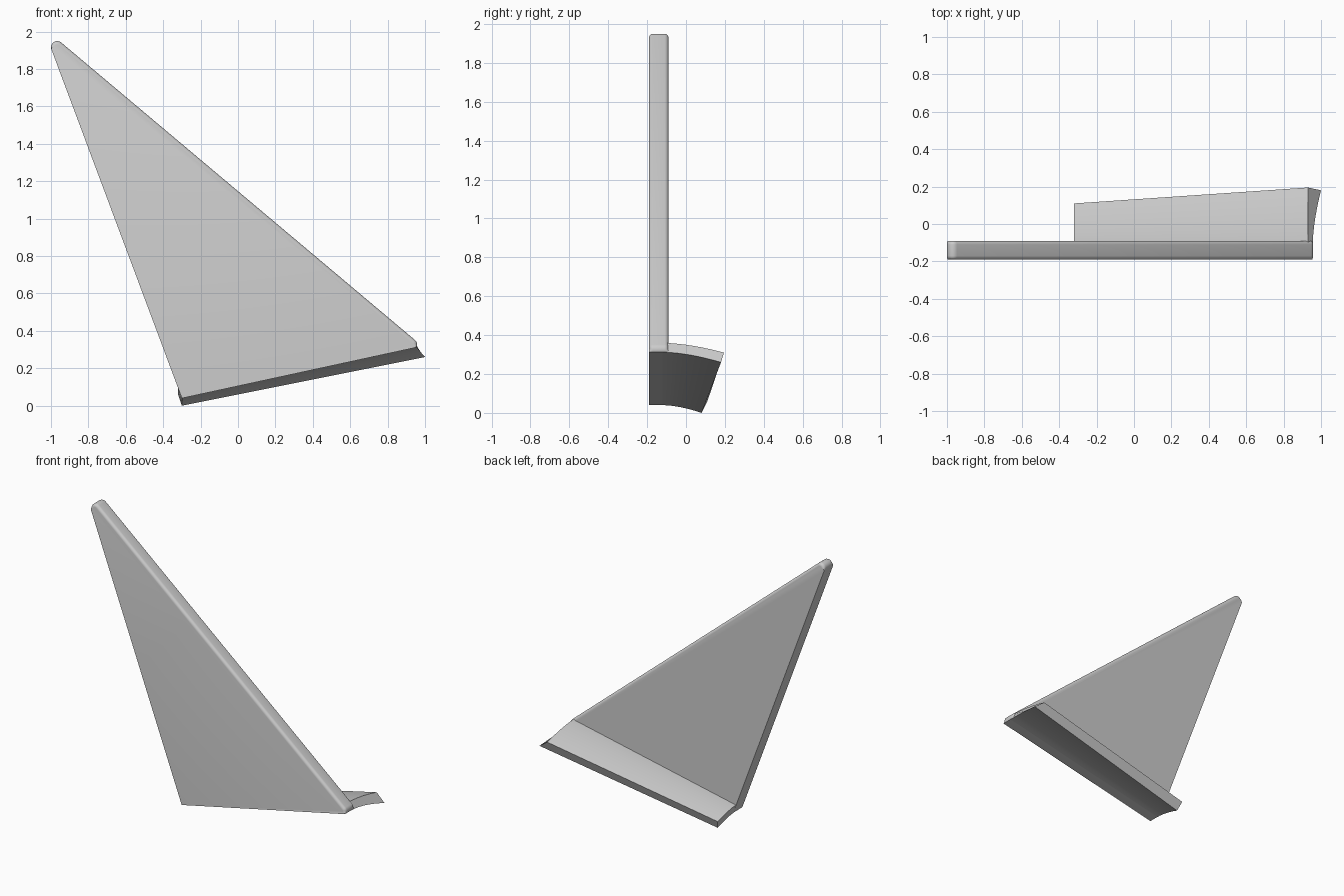
import bpy, math

old = bpy.data.objects.get("Cube")
if old:
    bpy.data.objects.remove(old, do_unlink=True)

grey = bpy.data.materials.new("light grey")
grey.use_nodes = True
colour = (0.6, 0.6, 0.6, 1)
grey.diffuse_color = colour
grey.node_tree.nodes["Principled BSDF"].inputs["Base Color"].default_value = colour


def loft(name, rings):
    """Join equal-length closed rings into a capped solid."""
    n = len(rings[0])
    verts = [p for ring in rings for p in ring]
    faces = [(k * n + i, k * n + (i + 1) % n, (k + 1) * n + (i + 1) % n, (k + 1) * n + i)
             for k in range(len(rings) - 1) for i in range(n)]
    faces += [tuple(reversed(range(n))), tuple(range(len(verts) - n, len(verts)))]
    mesh = bpy.data.meshes.new(name)
    mesh.from_pydata(verts, [], faces)
    mesh.materials.append(grey)
    obj = bpy.data.objects.new(name, mesh)
    bpy.context.collection.objects.link(obj)
    bpy.ops.object.select_all(action='DESELECT')
    obj.select_set(True)
    bpy.context.view_layer.objects.active = obj
    bpy.ops.object.mode_set(mode='EDIT')
    bpy.ops.mesh.select_all(action='SELECT')
    bpy.ops.mesh.normals_make_consistent(inside=False)
    bpy.ops.object.mode_set(mode='OBJECT')
    bpy.ops.object.shade_smooth_by_angle(angle=math.radians(35))
    return obj


# Fin: triangular plate with rounded corners and a rounded leading edge
FRONT, BACK, CORNER, EDGE, STEPS = -0.19, -0.09, 0.033, 0.02, 8


def outline(y, inset):
    ring = [(-0.30, y, 0.04)]
    for cx, cz, start, end, sharp in ((-0.967, 1.917, 200, 50, 0), (0.925, 0.326, 50, -25, STEPS)):
        for i in range(STEPS + 1):
            a = math.radians(start + (end - start) * i / STEPS)
            # The rounding fades out at the sharp rear and root edges
            r = CORNER - inset * min(1, abs(i - sharp) / 3)
            ring.append((cx + r * math.cos(a), y, cz + r * math.sin(a)))
    return ring


rounding = [(EDGE * (1 - math.cos(t)), EDGE * (1 - math.sin(t)))
            for t in (i * math.pi / 10 for i in range(6))]
loft("fin_plate", [outline(FRONT + dy, inset) for dy, inset in rounding]
     + [outline(BACK - dy, inset) for dy, inset in reversed(rounding)])

# Root flange: tapered strip curving down behind the plate
ROOT = -0.12


def flange_end(bottom, top):
    ring = []
    for (x0, z0, x1, y1, z1), order in ((bottom, range(9)), (top, range(8, -1, -1))):
        for i in order:
            s = i / 8
            bend = s ** 1.7
            ring.append((x0 + (x1 - x0) * bend, ROOT + (y1 - ROOT) * s, z0 + (z1 - z0) * bend))
    return ring


loft("root_flange", [
    flange_end((-0.30, 0.04, -0.30, 0.08, 0.0), (-0.32, 0.10, -0.32, 0.11, 0.06)),
    flange_end((0.955, 0.312, 1.0, 0.18, 0.26), (0.93, 0.36, 0.93, 0.195, 0.31)),
])
